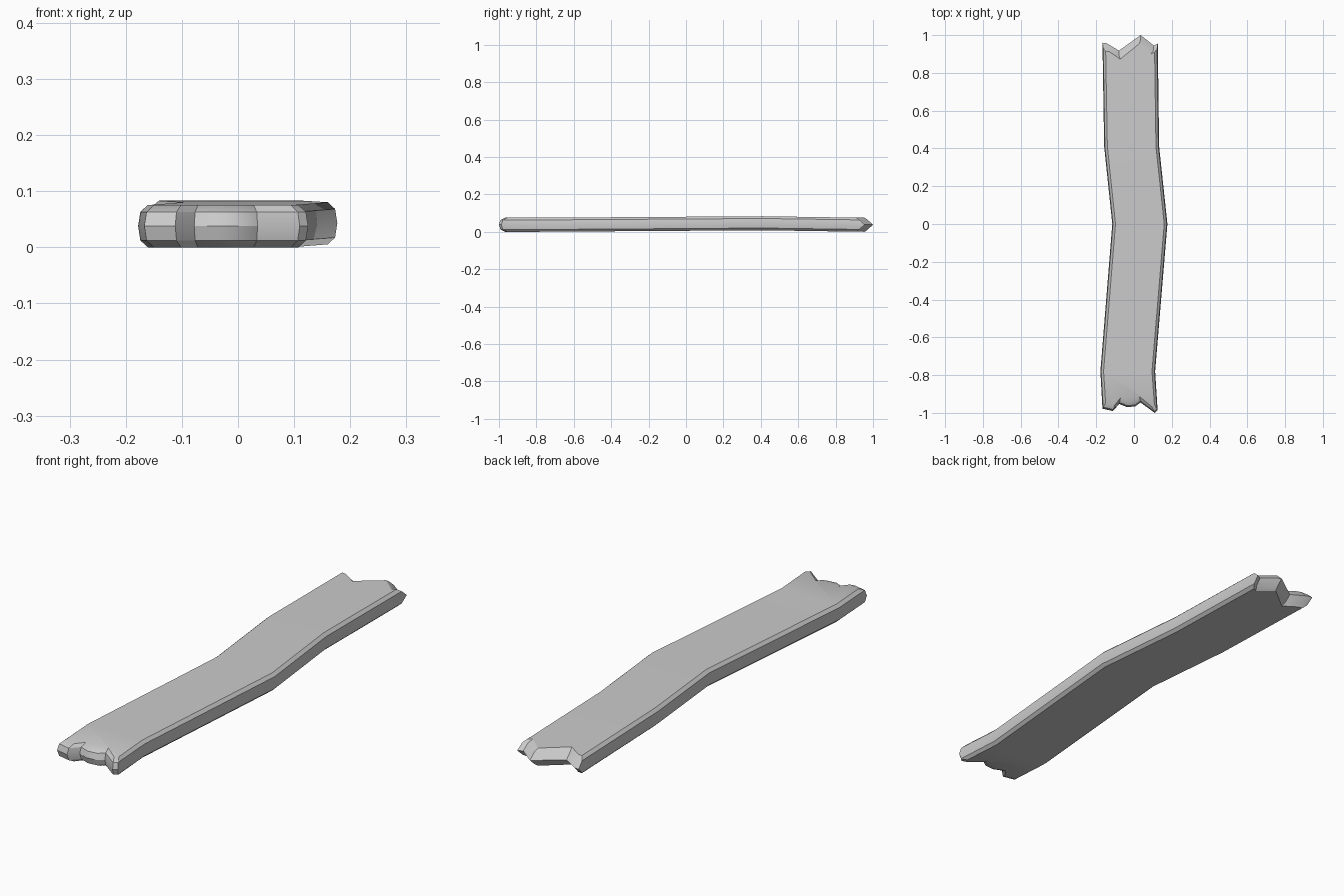
import bpy, bmesh, math

if "Cube" in bpy.data.objects:
    bpy.data.objects.remove(bpy.data.objects["Cube"])

# Outline seen from above, counter-clockwise
front_end = [(-0.167, -0.978), (-0.112, -0.99), (-0.078, -0.953), (-0.035, -0.97),
             (0.008, -0.965), (0.035, -0.945), (0.11, -1.0), (0.125, -0.987)]
right_side = [(0.112, -0.78), (0.177, 0.0), (0.133, 0.41)]
back_end = [(0.126, 0.955), (0.105, 0.945), (0.035, 1.0), (-0.08, 0.918),
            (-0.145, 0.957), (-0.167, 0.96)]
left_side = [(-0.158, 0.41), (-0.115, 0.0), (-0.178, -0.78)]
outline = front_end + right_side + back_end + left_side
n, nf, nr, nb = len(outline), len(front_end), len(right_side), len(back_end)

# Edge profile: height, inset on the long sides, inset at (front, back) ends
layers = [(0.0, 0.017, 0.032, 0.045), (0.012, 0.004, 0.008, 0.028),
          (0.038, 0.0, 0.0, 0.0), (0.063, 0.004, 0.008, 0.028),
          (0.075, 0.017, 0.032, 0.045)]


def centre(y):
    """Centreline x of the crooked board."""
    pts = [(-1, -0.021), (-0.78, -0.033), (0, 0.031), (0.41, -0.012), (1.01, -0.021)]
    for (y0, x0), (y1, x1) in zip(pts, pts[1:]):
        if y <= y1:
            return x0 + (x1 - x0) * (y - y0) / (y1 - y0)
    return pts[-1][1]


def lift(y):
    """Slight upward bow along the board."""
    return 0.008 * max(0.0, 1 - abs(y - 0.41) / (1.2 if y < 0.41 else 0.58))


bm = bmesh.new()
rings = []
for z, side, front, back in layers:
    ring = []
    for i, (x, y) in enumerate(outline):
        c = centre(y)
        px = c + (x - c) * (1 - side / 0.146)
        py = y
        if i < nf:
            py += front
        elif nf + nr <= i < nf + nr + nb:
            py -= back
        ring.append(bm.verts.new((px, py, z + lift(y))))
    rings.append(ring)

# Walls
for a, b in zip(rings, rings[1:]):
    for i in range(n):
        j = (i + 1) % n
        bm.faces.new((a[i], a[j], b[j], b[i]))

# Top and bottom: jagged end pieces joined by quads
for ring in (rings[0], rings[-1]):
    right = ring[nf:nf + nr]
    left = ring[nf + nr + nb:][::-1]
    bm.faces.new(ring[:nf] + [right[0], left[0]])
    bm.faces.new([right[-1]] + ring[nf + nr:nf + nr + nb] + [left[-1]])
    for k in range(nr - 1):
        bm.faces.new((left[k], right[k], right[k + 1], left[k + 1]))

bmesh.ops.recalc_face_normals(bm, faces=bm.faces[:])
mesh = bpy.data.meshes.new("broken_plank")
bm.to_mesh(mesh)
bm.free()
plank = bpy.data.objects.new("broken_plank", mesh)
bpy.context.collection.objects.link(plank)
bpy.context.view_layer.objects.active = plank
plank.select_set(True)
bpy.ops.object.shade_smooth_by_angle(angle=math.radians(30))
